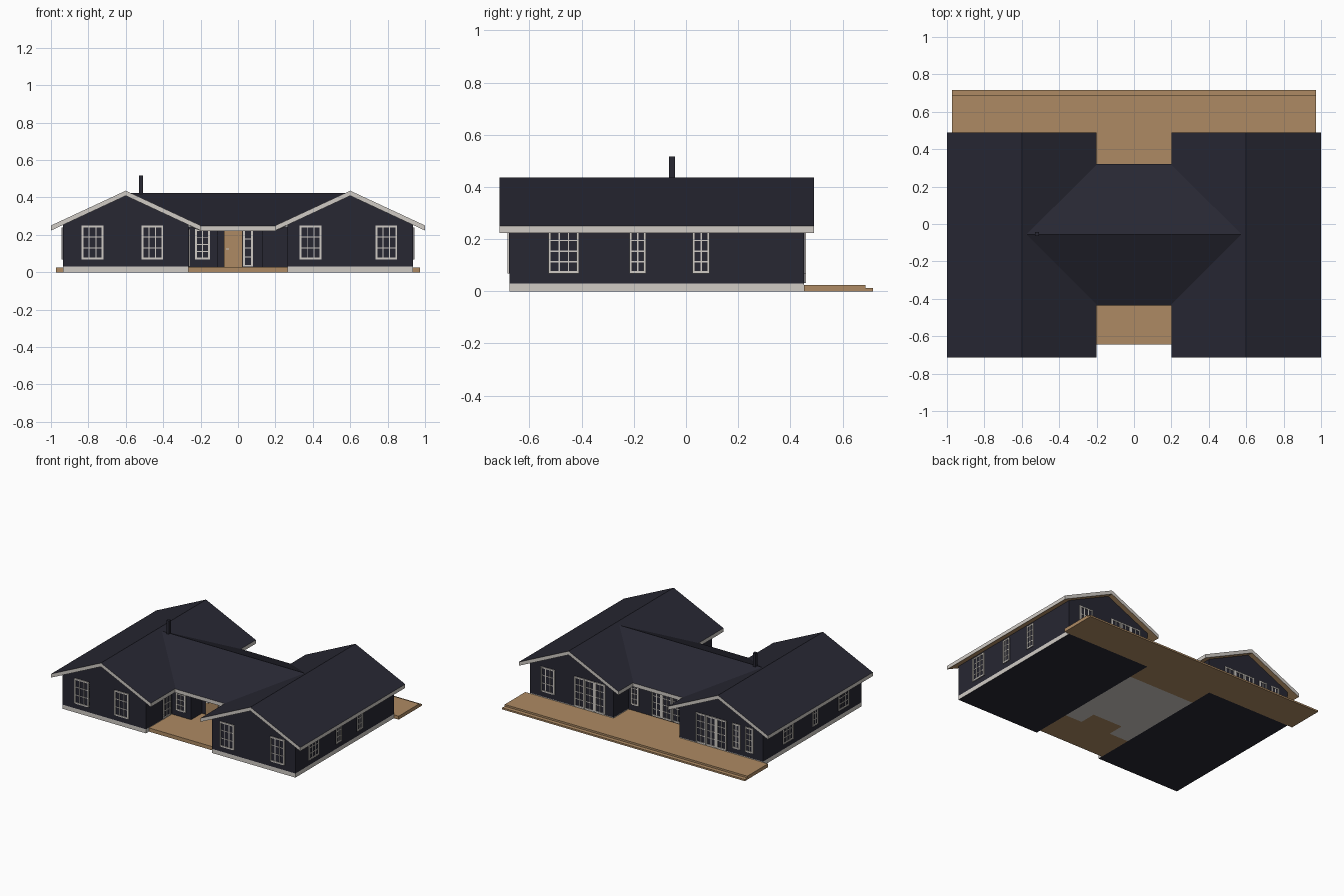
import bpy, bmesh
from mathutils import Vector

if "Cube" in bpy.data.objects:
    bpy.data.objects.remove(bpy.data.objects["Cube"], do_unlink=True)


def material(name, rgb):
    m = bpy.data.materials.new(name)
    m.use_nodes = True
    m.diffuse_color = (*rgb, 1)
    m.node_tree.nodes["Principled BSDF"].inputs["Base Color"].default_value = (*rgb, 1)
    return m


DARK = material("dark slate", (0.02, 0.02, 0.032))
TRIM = material("pale grey trim", (0.63, 0.6, 0.56))
WOOD = material("warm wood", (0.42, 0.255, 0.125))


def finish(name, bm, mats, rule=None):
    """Turn a bmesh into an object; rule picks a material slot from a face."""
    bmesh.ops.recalc_face_normals(bm, faces=bm.faces)
    bm.normal_update()
    if rule:
        for f in bm.faces:
            f.material_index = rule(f)
    mesh = bpy.data.meshes.new(name)
    bm.to_mesh(mesh)
    bm.free()
    for m in mats:
        mesh.materials.append(m)
    ob = bpy.data.objects.new(name, mesh)
    bpy.context.collection.objects.link(ob)
    return ob


def prism(name, pts, axis, a, b, mats, rule=None):
    """Extrude a 2D outline along y (outline in xz) or z (outline in xy)."""
    bm = bmesh.new()
    place = (lambda u, v, t: (u, t, v)) if axis == "y" else (lambda u, v, t: (u, v, t))
    rings = [[bm.verts.new(place(u, v, t)) for u, v in pts] for t in (a, b)]
    for ring in rings:
        bm.faces.new(ring)
    for i in range(len(pts)):
        j = (i + 1) % len(pts)
        bm.faces.new((rings[0][i], rings[0][j], rings[1][j], rings[1][i]))
    return finish(name, bm, mats, rule)


def box(name, x0, x1, y0, y1, z0, z1, mats, rule=None):
    return prism(name, [(x0, y0), (x1, y0), (x1, y1), (x0, y1)], "z", z0, z1, mats, rule)


def roof_rule(f):
    return 0 if f.normal.z > 0.3 else 2 if f.normal.z < -0.3 else 1


def underside_rule(f):
    return 1 if f.normal.z < -0.5 else 0


# Main dimensions
EAVE, PEAK, SLAB = 0.25, 0.436, 0.027
SLOPE = (PEAK - EAVE) / 0.4
FRONT, BACK = -0.677, 0.452
HALL_FRONT, HALL_BACK, ENTRY = -0.38, 0.28, -0.257
INNER, OUTER = 0.265, 0.935

# Two gabled wings
for side, s in (("right", -1), ("left", 1)):
    top = PEAK - SLAB
    shoulder = top - 0.335 * SLOPE
    prism(side + "_wing_walls",
          [(s * INNER, 0.03), (s * OUTER, 0.03), (s * OUTER, shoulder),
           (s * 0.6, top), (s * INNER, shoulder)], "y", FRONT, BACK, [DARK])
    xs = sorted((s * INNER, s * OUTER))
    box(side + "_wing_foundation", *xs, FRONT, BACK, 0, 0.03, [TRIM, DARK], underside_rule)
    prism(side + "_wing_roof",
          [(s * 0.2, EAVE), (s * 0.6, PEAK), (s, EAVE),
           (s, EAVE - SLAB), (s * 0.6, top), (s * 0.2, EAVE - SLAB)],
          "y", -0.715, 0.49, [DARK, TRIM, WOOD], roof_rule)

# Hall between the wings, with a recessed entrance and a pale slab beneath
prism("hall_walls",
      [(-INNER, HALL_FRONT), (-0.11, HALL_FRONT), (-0.11, ENTRY), (0.13, ENTRY),
       (0.13, HALL_FRONT), (INNER, HALL_FRONT), (INNER, HALL_BACK), (-INNER, HALL_BACK)],
      "z", 0, 0.245, [DARK, TRIM], underside_rule)
box("entrance_ceiling", -0.11, 0.13, HALL_FRONT, ENTRY, 0.232, 0.244, [WOOD])

# Hall roof, whose ends run into the wing roofs along valleys
bm = bmesh.new()
layers = []
for drop in (0, SLAB):
    rows = [(-0.435, 0.2, EAVE - 0.002), (-0.055, 0.58, 0.424), (0.322, 0.2, EAVE - 0.002)]
    layers.append([[bm.verts.new((s * x, y, z - drop)) for s in (-1, 1)] for y, x, z in rows])
for layer in layers:
    for (a, b), (c, d) in zip(layer, layer[1:]):
        bm.faces.new((a, b, d, c))
up, low = layers
for r in (0, 2):
    bm.faces.new((up[r][0], up[r][1], low[r][1], low[r][0]))
for e in (0, 1):
    for r in (0, 1):
        bm.faces.new((up[r][e], up[r + 1][e], low[r + 1][e], low[r][e]))
finish("hall_roof", bm, [DARK, TRIM, WOOD], roof_rule)

# Flue
box("chimney", -0.53, -0.508, -0.065, -0.043, 0.38, 0.517, [DARK])

# Wooden porch and terrace
box("front_porch", -INNER, INNER, -0.643, HALL_FRONT, 0, 0.027, [WOOD])
box("entrance_floor", -0.11, 0.13, HALL_FRONT, ENTRY, 0, 0.027, [WOOD])
box("terrace", -0.974, 0.974, BACK, 0.688, 0, 0.025, [WOOD])
box("terrace_inner", -INNER, INNER, HALL_BACK, BACK, 0, 0.025, [WOOD])
box("terrace_step", -0.974, 0.974, 0.688, 0.717, 0, 0.012, [WOOD])


def window(name, face, wall, u0, u1, z0, z1, cols, rows):
    """Framed window on a wall; face is the outward direction, u runs along the wall."""
    bm = bmesh.new()
    out = 1 if face[0] == "+" else -1
    frame, muntin = 0.01, 0.005

    def bar(a, b, c, d, depth, mat):
        made = bmesh.ops.create_cube(bm, size=1)["verts"]
        mid = wall + out * depth / 2
        for v in made:
            u = (a + b) / 2 + v.co.x * (b - a)
            w = mid + v.co.y * depth
            z = (c + d) / 2 + v.co.z * (d - c)
            v.co = Vector((u, w, z) if face[1] == "y" else (w, u, z))
        for f in {f for v in made for f in v.link_faces}:
            f.material_index = mat

    bar(u0, u1, z0, z1, 0.002, 0)
    for i in range(cols + 1):
        edge = i in (0, cols)
        t = frame if edge else muntin
        c = u0 + frame / 2 + (u1 - u0 - frame) * i / cols
        bar(c - t / 2, c + t / 2, z0, z1, 0.008 if edge else 0.006, 1)
    for i in range(rows + 1):
        edge = i in (0, rows)
        t = frame if edge else muntin
        c = z0 + frame / 2 + (z1 - z0 - frame) * i / rows
        bar(u0, u1, c - t / 2, c + t / 2, 0.007 if edge else 0.005, 1)
    finish(name, bm, [DARK, TRIM])


# Gable windows at the front
for i, u in enumerate((-0.778, -0.458, 0.388, 0.793)):
    window(f"front_window_{i + 1}", "-y", FRONT, u - 0.058, u + 0.058, 0.068, 0.25, 3, 3)

# Windows along the outer sides
for i, (a, b, n) in enumerate(((-0.527, -0.41, 3), (-0.217, -0.153, 2), (0.025, 0.091, 2))):
    window(f"left_side_window_{i + 1}", "+x", OUTER, a, b, 0.068, 0.24, n, 4)
for i, (a, b, n) in enumerate(((-0.527, -0.41, 3), (-0.175, -0.113, 2), (0.11, 0.225, 3))):
    window(f"right_side_window_{i + 1}", "-x", -OUTER, a, b, 0.068, 0.24, n, 4)

# Rear windows
window("rear_left_window", "+y", BACK, 0.735, 0.847, 0.068, 0.248, 3, 3)
window("rear_right_window_inner", "+y", BACK, -0.755, -0.69, 0.068, 0.248, 2, 4)
window("rear_right_window_outer", "+y", BACK, -0.86, -0.795, 0.068, 0.248, 2, 4)
window("rear_hall_window", "+y", HALL_BACK, 0.18, 0.243, 0.068, 0.23, 2, 4)

# Rear glazed doors, three leaves to a set
for name, wall, start in (("rear_left", BACK, 0.33), ("rear_right", BACK, -0.645),
                          ("rear_hall", HALL_BACK, -0.17)):
    top = 0.248 if wall == BACK else 0.23
    for k in range(3):
        a = start + k * 0.083
        window(f"{name}_glass_door_{k + 1}", "+y", wall, a, a + 0.081, 0.032, top, 2, 4)

# Entrance
window("hall_front_window", "-y", HALL_FRONT, -0.23, -0.15, 0.068, 0.23, 2, 4)
window("porch_glass_door", "+x", -INNER, -0.48, -0.4, 0.032, 0.23, 2, 4)
window("entrance_sidelight", "-y", ENTRY, 0.028, 0.08, 0.03, 0.23, 1, 4)
box("front_door", -0.074, 0.025, ENTRY - 0.009, ENTRY, 0.027, 0.232, [WOOD])
box("door_handle", -0.064, -0.048, ENTRY - 0.016, ENTRY - 0.008, 0.122, 0.128, [TRIM])
